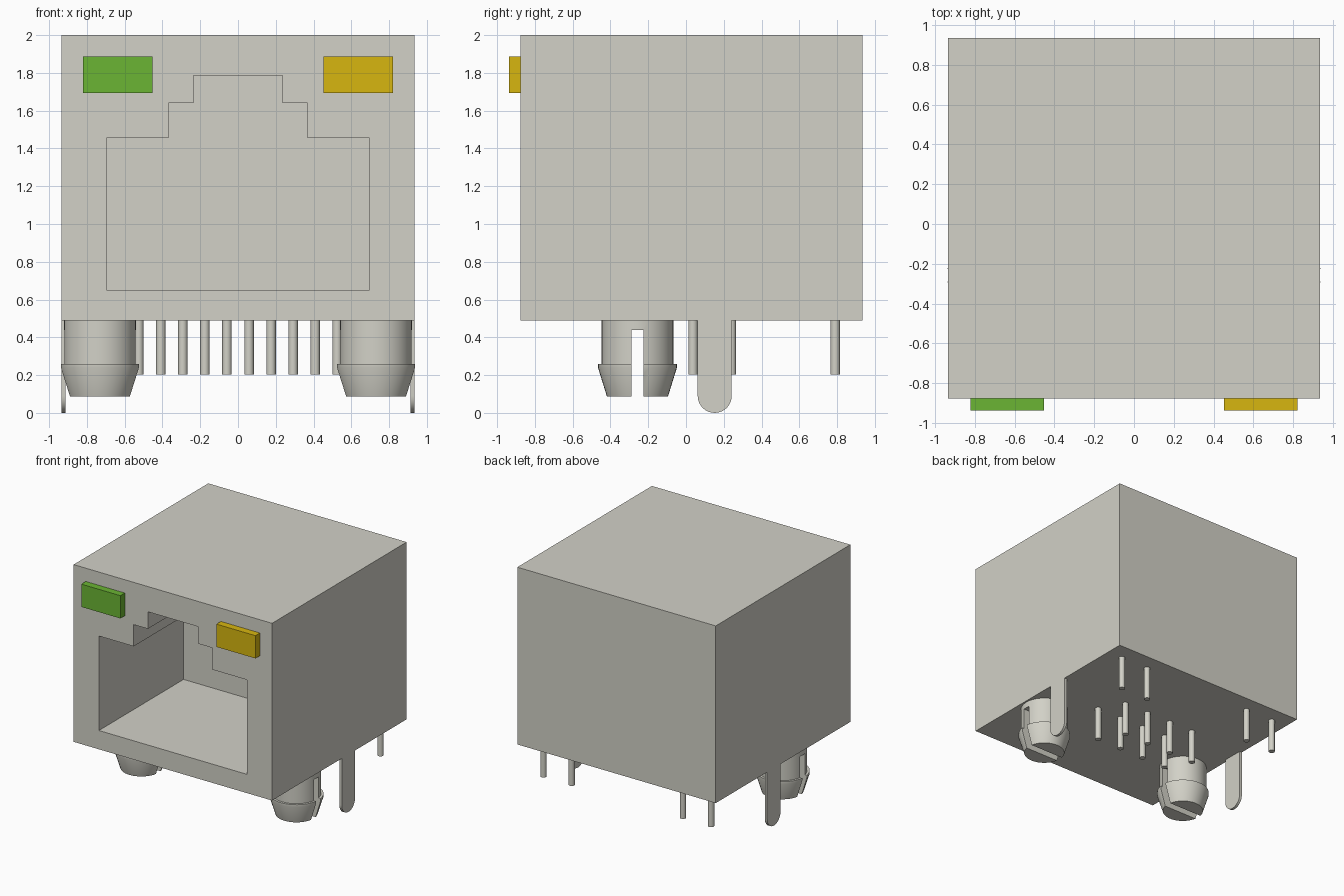
import bpy
import bmesh
import math

default = bpy.data.objects.get("Cube")
if default:
    bpy.data.objects.remove(default, do_unlink=True)


def material(name, rgb):
    mat = bpy.data.materials.new(name)
    mat.use_nodes = True
    mat.diffuse_color = (*rgb, 1)
    mat.node_tree.nodes["Principled BSDF"].inputs["Base Color"].default_value = (*rgb, 1)
    return mat


GREY = material("warm grey metal", (0.645, 0.638, 0.572))
GREEN = material("green lamp", (0.147, 0.460, 0.033))
YELLOW = material("yellow lamp", (0.680, 0.468, 0.005))


def finish(name, bm, mat, smooth=False):
    """Turn a bmesh into a named object with one material."""
    bmesh.ops.recalc_face_normals(bm, faces=bm.faces)
    mesh = bpy.data.meshes.new(name)
    bm.to_mesh(mesh)
    bm.free()
    mesh.materials.append(mat)
    obj = bpy.data.objects.new(name, mesh)
    bpy.context.collection.objects.link(obj)
    if smooth:
        activate(obj)
        bpy.ops.object.shade_smooth_by_angle(angle=math.radians(30))
    return obj


def activate(obj):
    bpy.ops.object.select_all(action="DESELECT")
    obj.select_set(True)
    bpy.context.view_layer.objects.active = obj


def box(name, lo, hi, mat):
    bm = bmesh.new()
    bmesh.ops.create_cube(bm, size=1)
    for v in bm.verts:
        v.co = [(a + b) / 2 + c * (b - a) for a, b, c in zip(lo, hi, v.co)]
    return finish(name, bm, mat)


def prism(name, points, offset, mat, smooth=False):
    """Extrude a flat outline along an offset vector."""
    bm = bmesh.new()
    face = bm.faces.new([bm.verts.new(p) for p in points])
    extruded = bmesh.ops.extrude_face_region(bm, geom=[face], use_keep_orig=True)
    moved = [g for g in extruded["geom"] if isinstance(g, bmesh.types.BMVert)]
    bmesh.ops.translate(bm, verts=moved, vec=offset)
    return finish(name, bm, mat, smooth)


def lathe(name, profile, centre, mat, segments):
    """Closed solid of revolution from (radius, z) pairs."""
    bm = bmesh.new()
    rings = []
    for r, z in profile:
        angles = [2 * math.pi * i / segments for i in range(segments)]
        rings.append([bm.verts.new((centre[0] + r * math.cos(a),
                                    centre[1] + r * math.sin(a), z)) for a in angles])
    for low, high in zip(rings, rings[1:]):
        for i in range(segments):
            j = (i + 1) % segments
            bm.faces.new((low[i], low[j], high[j], high[i]))
    bm.faces.new(rings[0])
    bm.faces.new(rings[-1])
    return finish(name, bm, mat, smooth=True)


def cut(obj, cutter):
    mod = obj.modifiers.new("cut", "BOOLEAN")
    mod.operation = "DIFFERENCE"
    mod.solver = "EXACT"
    mod.object = cutter
    activate(obj)
    bpy.ops.object.modifier_apply(modifier=mod.name)
    bpy.data.objects.remove(cutter, do_unlink=True)


HALF, FRONT, BACK, BASE = 0.935, -0.877, 0.935, 0.49

# Housing with stepped socket opening
housing = box("housing", (-HALF, FRONT, BASE), (HALF, BACK, 2.0), GREY)
half_outline = [(0.697, 0.65), (0.697, 1.455), (0.369, 1.455),
                (0.369, 1.64), (0.235, 1.64), (0.235, 1.785)]
outline = half_outline + [(-x, z) for x, z in reversed(half_outline)]
socket = prism("socket_cutter", [(x, FRONT - 0.1, z) for x, z in outline],
               (0, 1.24, 0), GREY)
cut(housing, socket)

# Indicator lamps on the front
for name, x, mat in (("right_lamp", -0.637, GREEN), ("left_lamp", 0.637, YELLOW)):
    box(name, (x - 0.184, -0.937, 1.693), (x + 0.184, FRONT, 1.887), mat)

for side, s in (("left", 1), ("right", -1)):
    # Split mounting peg with a flared tip
    peg_x, peg_y = s * 0.731, -0.257
    peg = lathe(side + "_peg", [(0.162, 0.088), (0.209, 0.24), (0.209, 0.26),
                                (0.19, 0.26), (0.19, BASE)],
                (peg_x, peg_y), GREY, 40)
    slot = box("slot_cutter", (peg_x - 0.4, peg_y - 0.031, 0.0),
               (peg_x + 0.4, peg_y + 0.031, 0.44), GREY)
    cut(peg, slot)

    # Shield tab with a rounded end
    tab_y, r = 0.152, 0.09
    arc = [(tab_y - r * math.cos(math.pi * i / 16), r - r * math.sin(math.pi * i / 16))
           for i in range(17)]
    shape = arc + [(tab_y + r, BASE), (tab_y - r, BASE)]
    prism(side + "_shield_tab", [(s * HALF, y, z) for y, z in shape],
          (-s * 0.023, 0, 0), GREY, smooth=True)

# Contact pins: two staggered signal rows and a lamp row
PITCH = 0.1168
rows = {
    "front_signal_pin": (0.037, [PITCH * (3.5 - 2 * i) for i in range(4)]),
    "rear_signal_pin": (0.24, [PITCH * (2.5 - 2 * i) for i in range(4)]),
    "lamp_pin": (0.79, [0.79, 0.525, -0.525, -0.79]),
}
for name, (y, xs) in rows.items():
    for i, x in enumerate(xs):
        lathe(f"{name}_{i + 1}", [(0.025, 0.202), (0.025, BASE)], (x, y), GREY, 20)
